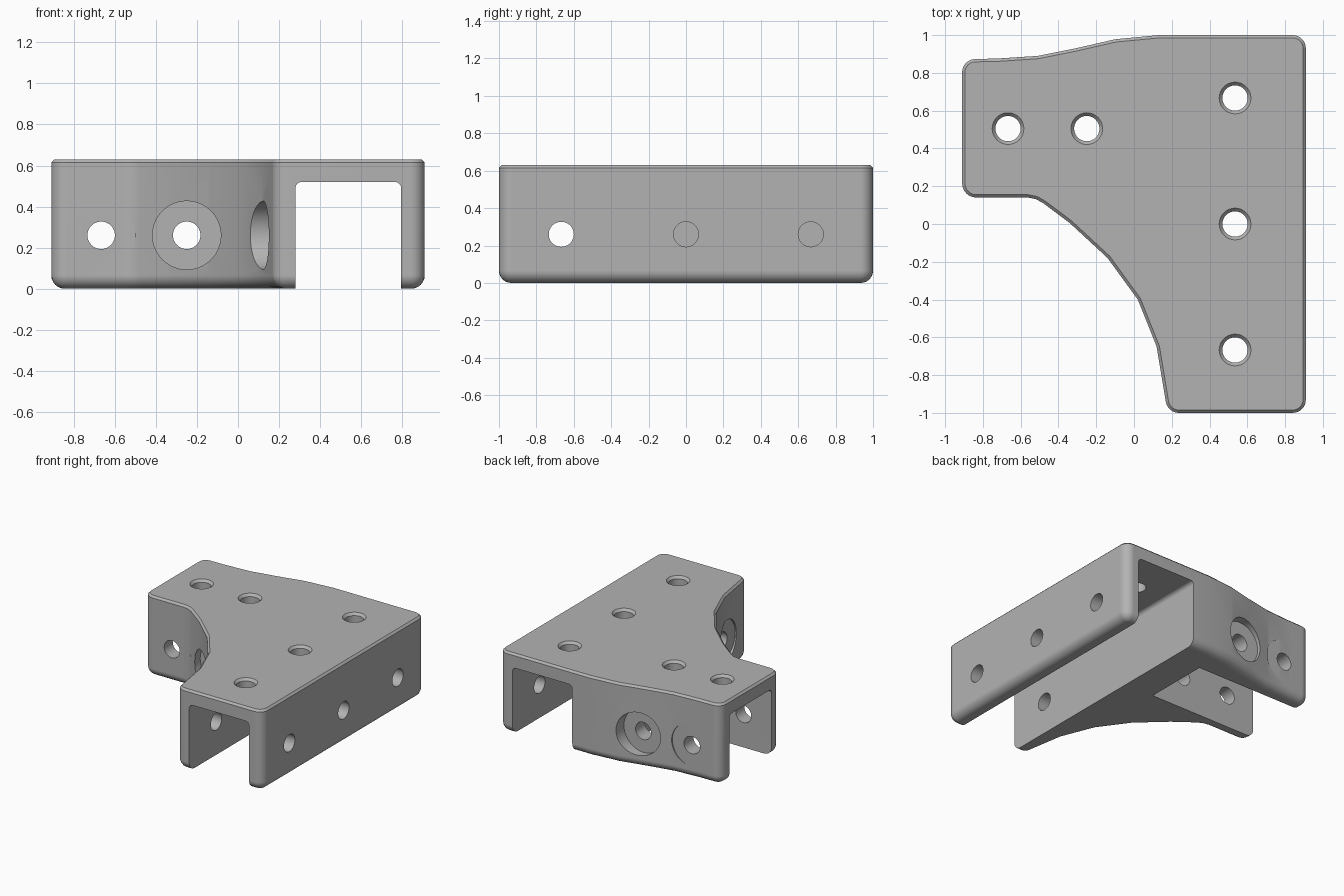
import bpy, bmesh, math
from mathutils import Vector, Matrix

cube = bpy.data.objects.get("Cube")
if cube:
    bpy.data.objects.remove(cube, do_unlink=True)

H = 0.63           # overall height
HOLE_Z = 0.26      # height of the side holes
R_HOLE, R_BORE = 0.067, 0.167

metal = bpy.data.materials.new("plain grey")
metal.use_nodes = True
grey = (0.45, 0.45, 0.45, 1)
metal.diffuse_color = grey
metal.node_tree.nodes["Principled BSDF"].inputs["Base Color"].default_value = grey


def add_object(name, bm):
    bmesh.ops.recalc_face_normals(bm, faces=bm.faces)
    mesh = bpy.data.meshes.new(name)
    bm.to_mesh(mesh)
    bm.free()
    mesh.materials.append(metal)
    obj = bpy.data.objects.new(name, mesh)
    bpy.context.collection.objects.link(obj)
    return obj


def loft(name, rings):
    """Skin closed rings of points and cap both ends."""
    bm = bmesh.new()
    loops = [[bm.verts.new(p) for p in ring] for ring in rings]
    n = len(loops[0])
    for a, b in zip(loops, loops[1:]):
        for i in range(n):
            j = (i + 1) % n
            bm.faces.new((a[i], a[j], b[j], b[i]))
    bm.faces.new(loops[0][::-1])
    bm.faces.new(loops[-1])
    return add_object(name, bm)


def round_corners(points, steps=6):
    """Points are (x, y, radius); a zero radius stays a plain vertex."""
    out = []
    for i, (x, y, r) in enumerate(points):
        p = Vector((x, y))
        if r == 0:
            out.append(p)
            continue
        a = (Vector(points[i - 1][:2]) - p).normalized()
        b = (Vector(points[(i + 1) % len(points)][:2]) - p).normalized()
        half = a.angle(b) / 2
        centre = p + (a + b).normalized() * r / math.sin(half)
        start = p + a * r / math.tan(half) - centre
        sweep = math.pi - 2 * half
        sign = 1 if a.x * b.y - a.y * b.x < 0 else -1
        for k in range(steps + 1):
            out.append(centre + Matrix.Rotation(sign * sweep * k / steps, 2) @ start)
    return out


def inset(points, d):
    """Offset a counter-clockwise outline inwards."""
    out = []
    for i, p in enumerate(points):
        e1 = (p - points[i - 1]).normalized()
        e2 = (points[(i + 1) % len(points)] - p).normalized()
        n1, n2 = Vector((-e1.y, e1.x)), Vector((-e2.y, e2.x))
        out.append(p + (n1 + n2) * d / (1 + n1.dot(n2)))
    return out


# Bracket body: L-shaped outline with a curved inner side, rounded below
outline = round_corners([
    (-0.91, 0.14, 0.075), (-0.56, 0.14, 0), (-0.52, 0.132, 0), (-0.48, 0.11, 0),
    (-0.34, 0.005, 0), (-0.14, -0.18, 0), (0.02, -0.40, 0), (0.12, -0.65, 0),
    (0.178, -1.0, 0.07), (0.91, -1.0, 0.07), (0.91, 1.0, 0.07), (0.13, 1.0, 0),
    (-0.10, 0.978, 0), (-0.30, 0.932, 0), (-0.51, 0.89, 0), (-0.72, 0.876, 0),
    (-0.91, 0.872, 0.07)])
R = 0.065
layers = [(R * (1 - math.sin(t)), R * (1 - math.cos(t)))
          for t in (math.pi / 2 * k / 6 for k in range(7))]
layers = layers[::-1]                       # from side up to bottom
layers = sorted(layers, key=lambda l: l[1])
layers += [(0, H - 0.015), (0.015, H)]
body = loft("corner_bracket", [[(p.x, p.y, z) for p in inset(outline, d)]
                               for d, z in layers])

cutters = []


def channel(name, lo, hi, start, end, along):
    """Open-bottomed slot with softened upper corners."""
    prof = round_corners([(lo, -0.1, 0), (hi, -0.1, 0),
                          (hi, 0.52, 0.03), (lo, 0.52, 0.03)], 4)
    place = (lambda p, t: (p.x, t, p.y)) if along == "y" else (lambda p, t: (t, p.x, p.y))
    cutters.append(loft(name, [[place(p, t) for p in prof] for t in (start, end)]))


def rod(name, start, end, r1, r2=None):
    """Cylinder or cone between two points."""
    start, end = Vector(start), Vector(end)
    axis = end - start
    bm = bmesh.new()
    bmesh.ops.create_cone(
        bm, cap_ends=True, segments=40, radius1=r1, radius2=r2 or r1, depth=axis.length,
        matrix=Matrix.Translation((start + end) / 2)
        @ axis.to_track_quat('Z', 'Y').to_matrix().to_4x4())
    cutters.append(add_object(name, bm))


# Two slots that receive the rails
channel("long_slot", 0.28, 0.795, -1.2, 1.2, "y")
channel("short_slot", 0.245, 0.765, -1.2, 0.03, "x")

# Countersunk holes through the top
for x, y in [(-0.667, 0.505), (-0.25, 0.505), (0.535, -0.667), (0.535, 0), (0.535, 0.667)]:
    rod("top_hole", (x, y, 0.45), (x, y, 0.8), R_HOLE)
    rod("countersink", (x, y, H - 0.02), (x, y, H + 0.02), R_HOLE - 0.001, R_HOLE + 0.035)

# Holes through the long outer wall; the front one also passes the inner wall
for y, x0 in [(-0.667, -0.1), (0, 0.54), (0.667, 0.54)]:
    rod("wall_hole", (x0, y, HOLE_Z), (1.1, y, HOLE_Z), R_HOLE)
rod("inner_bore", (-0.2, -0.667, HOLE_Z), (0.16, -0.667, HOLE_Z), R_BORE)

# Holes and shallow bores across the short arm
for x in (-0.667, -0.25):
    rod("arm_hole", (x, -0.5, HOLE_Z), (x, 1.2, HOLE_Z), R_HOLE)
    rod("front_bore", (x, -0.45, HOLE_Z), (x, 0.13, HOLE_Z), R_BORE)
    rod("back_bore", (x, 0.882, HOLE_Z), (x, 1.2, HOLE_Z), R_BORE)

# Cut everything out, then discard the cutters
bpy.ops.object.select_all(action='DESELECT')
bpy.context.view_layer.objects.active = body
body.select_set(True)
for c in cutters:
    mod = body.modifiers.new("cut", 'BOOLEAN')
    mod.operation, mod.solver, mod.object = 'DIFFERENCE', 'EXACT', c
    bpy.ops.object.modifier_apply(modifier=mod.name)
    bpy.data.objects.remove(c, do_unlink=True)

# Smooth rounds, crisp edges
bpy.ops.object.shade_smooth_by_angle(angle=math.radians(30))
weighted = body.modifiers.new("even_shading", 'WEIGHTED_NORMAL')
weighted.keep_sharp = True
